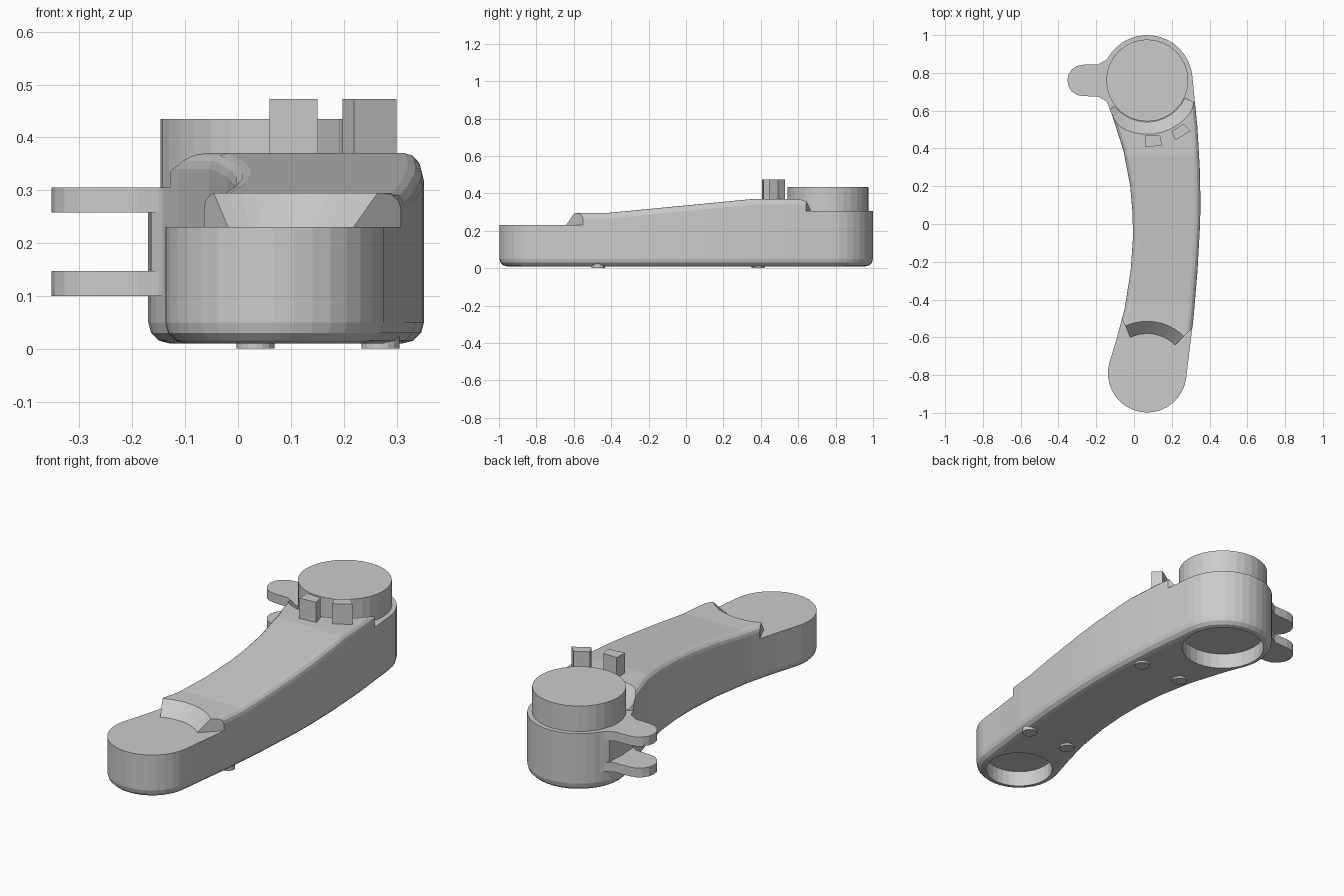
import bpy, bmesh
from math import radians, cos, sin

if "Cube" in bpy.data.objects:
    bpy.data.objects.remove(bpy.data.objects["Cube"])

BACK, FRONT = (0.07, 0.76), (0.07, -0.79)   # centres of the two round ends


def arc(c, r, a0, a1, n):
    return [(c[0] + r * cos(radians(a0 + (a1 - a0) * i / n)),
             c[1] + r * sin(radians(a0 + (a1 - a0) * i / n))) for i in range(n + 1)]


def loft(low, high, z0, z1):
    """Closed solid between two outlines with equal point counts."""
    bm = bmesh.new()
    a = [bm.verts.new((x, y, z0)) for x, y in low]
    b = [bm.verts.new((x, y, z1)) for x, y in high]
    bm.faces.new(a)
    bm.faces.new(b)
    for i in range(len(a)):
        j = (i + 1) % len(a)
        bm.faces.new((a[i], a[j], b[j], b[i]))
    bmesh.ops.recalc_face_normals(bm, faces=bm.faces)
    return bm


def finish(name, bm):
    me = bpy.data.meshes.new(name)
    bm.to_mesh(me)
    bm.free()
    ob = bpy.data.objects.new(name, me)
    bpy.context.collection.objects.link(ob)
    return ob


def prism(name, pts, z0, z1):
    return finish(name, loft(pts, pts, z0, z1))


def disc(name, c, r, z0, z1, n=32):
    return prism(name, arc(c, r, 0, 360, n)[:-1], z0, z1)


def cut(ob, cutter):
    mod = ob.modifiers.new("cut", 'BOOLEAN')
    mod.operation, mod.solver, mod.object = 'DIFFERENCE', 'EXACT', cutter
    cutter.hide_render = True
    bpy.context.view_layer.objects.active = ob
    bpy.ops.object.modifier_apply(modifier=mod.name)
    bpy.data.objects.remove(cutter)


def step_cutter(c, r, a0, a1, z, far_y):
    """Removes an end of the arm above z, leaving a conical 45 degree shoulder.
    The arc runs from the left side (a0) to the right side (a1)."""
    rise = 0.17
    tail = [arc(c, 0.8, a1, a1, 1)[0], (0.95, far_y), (-0.95, far_y),
            arc(c, 0.8, a0, a0, 1)[0]]
    return finish("step_cutter", loft(arc(c, r, a0, a1, 12) + tail,
                                      arc(c, r + rise, a0, a1, 12) + tail, z, z + rise))


# Curved arm outline, anticlockwise from the front end
right = [(0.295, -0.66), (0.315, -0.5), (0.336, -0.25), (0.35, 0), (0.352, 0.12),
         (0.348, 0.3), (0.335, 0.52)]
left = [(-0.114, 0.57), (-0.055, 0.385), (-0.02, 0.2), (-0.007, 0.05), (-0.006, -0.08),
        (-0.018, -0.25), (-0.05, -0.45), (-0.09, -0.6)]
outline = arc(FRONT, 0.208, 166, 352, 18) + right + arc(BACK, 0.24, 5, 200, 20) + left

# Arm body with rounded bottom and top edges
bm = loft(outline, outline, 0.01, 0.37)
for z, r in ((0.01, 0.04), (0.37, 0.03)):
    rim = [e for e in bm.edges if all(abs(v.co.z - z) < 1e-4 for v in e.verts)]
    bmesh.ops.bevel(bm, geom=rim, offset=r, segments=3, profile=0.5, affect='EDGES')

# Slope the top down towards the front
Y0, Y1 = -0.42, 0.36
for y in (Y0, Y1):
    bmesh.ops.bisect_plane(bm, geom=bm.verts[:] + bm.edges[:] + bm.faces[:], dist=1e-5,
                           plane_co=(0, y, 0), plane_no=(0, 1, 0))
for v in bm.verts:
    if v.co.z > 0.2:
        t = min(max((v.co.y - Y0) / (Y1 - Y0), 0), 1)
        v.co.z -= 0.075 * (1 - t)
bmesh.ops.recalc_face_normals(bm, faces=bm.faces)
body = finish("arm_body", bm)

# Lowered ends and round recesses underneath
cut(body, step_cutter(FRONT, 0.21, 115, 45, 0.23, -1.5))
cut(body, step_cutter(BACK, 0.22, 218, 335, 0.305, 1.5))
cut(body, disc("recess_cutter", BACK, 0.199, -0.1, 0.09))
cut(body, disc("recess_cutter", FRONT, 0.162, -0.1, 0.09))

# Raised round boss on the back end
disc("round_boss", BACK, 0.217, 0.30, 0.435)

# Two small stop posts beside the boss
prism("stop_post_left", [(0.06, 0.407), (0.15, 0.415), (0.138, 0.467), (0.06, 0.472)], 0.35, 0.473)
prism("stop_post_right", [(0.22, 0.445), (0.3, 0.492), (0.262, 0.53), (0.198, 0.49)], 0.35, 0.473)

# Pair of rounded hinge ears on the left side
ear = ([(-0.12, 0.9), (-0.15, 0.868), (-0.19, 0.845)] + arc((-0.27, 0.76), 0.083, 90, 270, 8)
       + [(-0.19, 0.675), (-0.15, 0.652), (-0.12, 0.62)])
for name, z in (("lower_ear", 0.1), ("upper_ear", 0.258)):
    prism(name, ear, z, z + 0.047)
# Web joining the ears to the body
prism("ear_web", [(-0.12, 0.9), (-0.15, 0.868), (-0.165, 0.85), (-0.165, 0.668),
                  (-0.15, 0.652), (-0.12, 0.62)], 0.1, 0.305)

# Four small feet
for x in (0.033, 0.27):
    for y in (-0.47, 0.385):
        disc("foot", (x, y), 0.036, 0, 0.03, 16)
